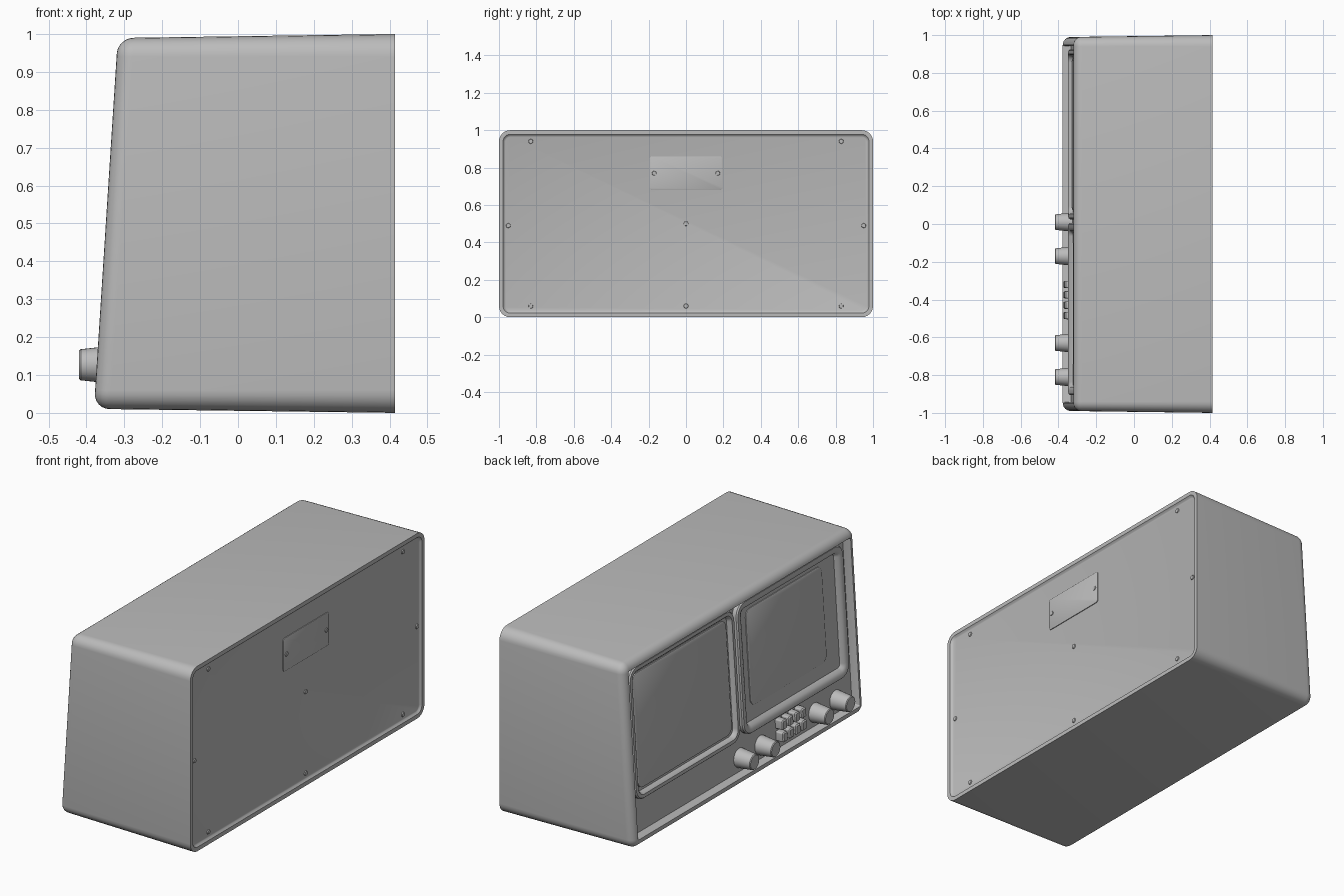
import bpy, bmesh
from math import sin, cos, pi, radians

if "Cube" in bpy.data.objects:
    bpy.data.objects.remove(bpy.data.objects["Cube"])

GREY = (0.5, 0.5, 0.5, 1)
grey = bpy.data.materials.new("plain grey")
grey.use_nodes = True
grey.diffuse_color = GREY
grey.node_tree.nodes["Principled BSDF"].inputs["Base Color"].default_value = GREY

SLOPE = 0.0644          # lean of the front face


def finish(name, bm):
    bmesh.ops.recalc_face_normals(bm, faces=bm.faces)
    mesh = bpy.data.meshes.new(name)
    bm.to_mesh(mesh)
    bm.free()
    mesh.materials.append(grey)
    ob = bpy.data.objects.new(name, mesh)
    bpy.context.collection.objects.link(ob)
    bpy.ops.object.select_all(action='DESELECT')
    ob.select_set(True)
    bpy.context.view_layer.objects.active = ob
    bpy.ops.object.shade_smooth_by_angle(angle=radians(35))
    return ob


def front_x(z, depth=0):
    return -0.381 + SLOPE * z + depth


def rounded_rect(y0, y1, z0, z1, r, steps=6):
    r = max(r, 0.004)
    corners = [(y1 - r, z1 - r), (y0 + r, z1 - r), (y0 + r, z0 + r), (y1 - r, z0 + r)]
    return [(cy + r * cos((k + i / steps) * pi / 2), cz + r * sin((k + i / steps) * pi / 2))
            for k, (cy, cz) in enumerate(corners) for i in range(steps + 1)]


def loft(name, box, radius, sections):
    """Skin rounded rectangles; each section is (inset, depth, leaning)."""
    bm = bmesh.new()
    rings = []
    y0, y1, z0, z1 = box
    for inset, depth, leaning in sections:
        pts = rounded_rect(y0 + inset, y1 - inset, z0 + inset, z1 - inset, radius - inset)
        rings.append([bm.verts.new((front_x(z, depth) if leaning else depth, y, z))
                      for y, z in pts])
    for a, b in zip(rings, rings[1:]):
        for i in range(len(a)):
            j = (i + 1) % len(a)
            bm.faces.new((a[i], a[j], b[j], b[i]))
    bm.faces.new(rings[0])
    bm.faces.new(rings[-1])
    return finish(name, bm)


def disc(name, x0, x1, y, z, r0, r1, sides=24, bevel=0.0):
    bm = bmesh.new()
    profile = [(x0, r0), (x1 + bevel, r1), (x1, r1 - abs(bevel))]
    if not bevel:
        profile.pop()
    rings = [[bm.verts.new((x, y + r * cos(2 * pi * i / sides), z + r * sin(2 * pi * i / sides)))
              for i in range(sides)] for x, r in profile]
    for a, b in zip(rings, rings[1:]):
        for i in range(sides):
            j = (i + 1) % sides
            bm.faces.new((a[i], a[j], b[j], b[i]))
    bm.faces.new(rings[0])
    bm.faces.new(rings[-1])
    return finish(name, bm)


# Cabinet: recessed back, straight walls, rounded front rim, sunken front panel
ROUND = 0.042
rim = [(0.01 + ROUND * (1 - cos(t * pi / 12)), ROUND * (1 - sin(t * pi / 12)), True)
       for t in range(7)]
loft("cabinet", (-1, 1, 0, 1), 0.06,
     [(0.036, 0.404, False), (0.03, 0.406, False), (0.022, 0.415, False), (0, 0.415, False)]
     + rim + [(0.055, 0.004, True), (0.057, 0.045, True)])

# Speaker and screen surrounds with sunken fields
FRAME = [(0, 0.05, True), (0, 0.022, True), (0.006, 0.015, True), (0.024, 0.015, True),
         (0.030, 0.020, True), (0.036, 0.040, True)]
loft("speaker_surround", (0.025, 0.925, 0.235, 0.94), 0.07, FRAME)
loft("screen_surround", (-0.905, 0.005, 0.235, 0.94), 0.07,
     FRAME[:4] + [(0.040, 0.022, True), (0.052, 0.040, True)])
loft("speaker_cloth", (0.075, 0.875, 0.285, 0.89), 0.04,
     [(0, 0.042, True), (0, 0.034, True), (0.004, 0.032, True)])
loft("screen", (-0.745, -0.095, 0.36, 0.87), 0.04,
     [(0, 0.042, True), (0, 0.036, True), (0.004, 0.034, True)])

# Control knobs
for n, y in enumerate((0.01, -0.17, -0.63, -0.81), 1):
    disc(f"knob_{n}", -0.325, -0.419, y, 0.127, 0.051, 0.041, 28, 0.004)

# Push buttons, two rows of four
for row, z in enumerate((0.125, 0.19), 1):
    for col in range(4):
        y = -0.32 - col * 0.055
        loft(f"button_{row}_{col + 1}", (y - 0.02, y + 0.02, z - 0.026, z + 0.026), 0.008,
             [(0, 0.05, True), (0.001, 0.006, True), (0.006, 0, True)])

# Back hatch and screws
loft("back_hatch", (-0.195, 0.195, 0.68, 0.86), 0.015,
     [(0, 0.40, False), (0, 0.408, False), (0.002, 0.409, False)])
screws = [(s * 0.83, z) for s in (-1, 1) for z in (0.06, 0.94)]
screws += [(s * 0.95, 0.49) for s in (-1, 1)] + [(0, 0.06), (0, 0.5)]
for n, (y, z) in enumerate(screws, 1):
    disc(f"back_screw_{n}", 0.40, 0.409, y, z, 0.014, 0.011, 12)
for n, y in enumerate((-0.17, 0.17), 1):
    disc(f"hatch_screw_{n}", 0.40, 0.413, y, 0.77, 0.014, 0.011, 12)
